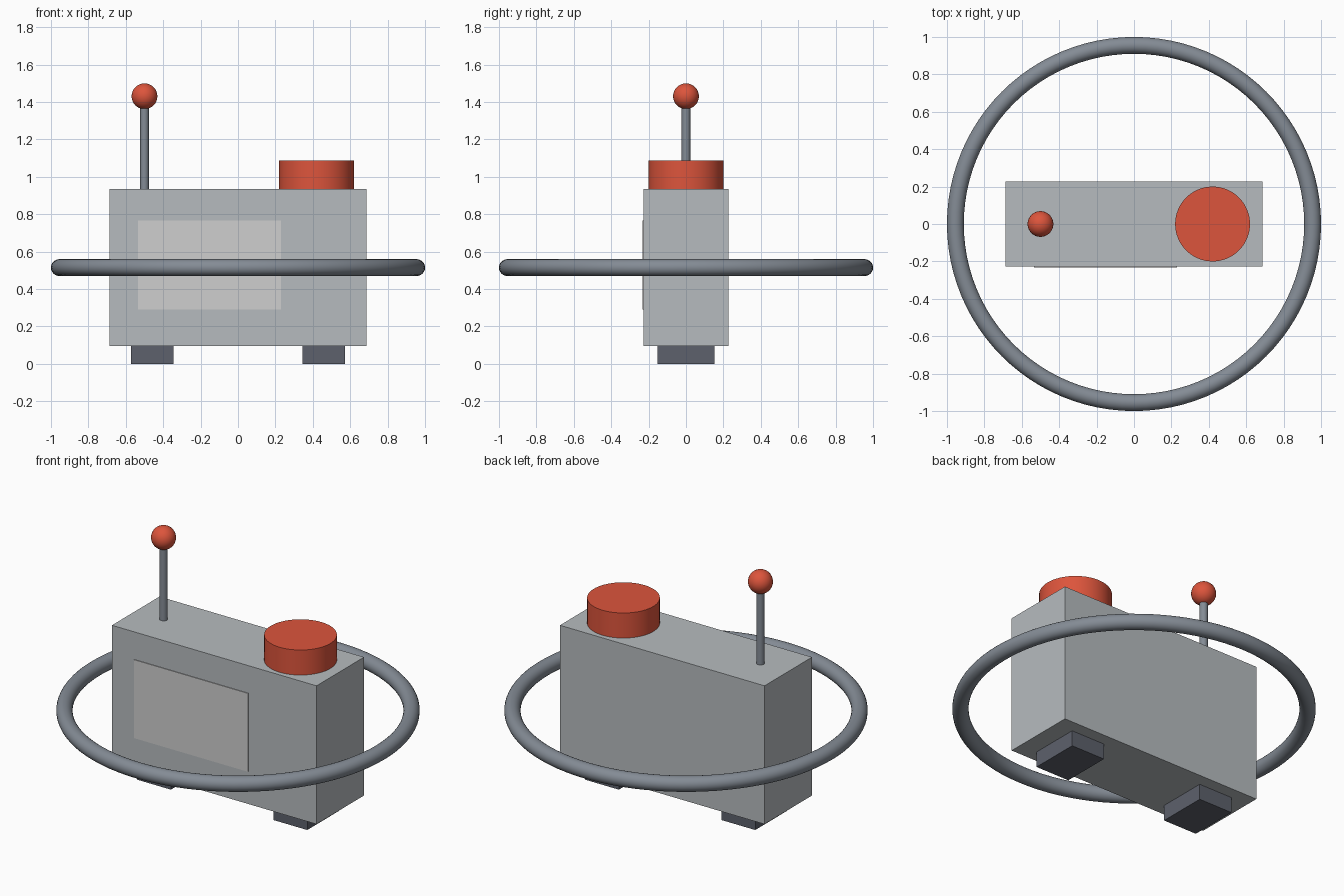
import bpy
import math

cube = bpy.data.objects.get("Cube")
if cube:
    bpy.data.objects.remove(cube, do_unlink=True)


def material(name, rgb):
    mat = bpy.data.materials.new(name)
    mat.use_nodes = True
    mat.diffuse_color = (*rgb, 1)
    mat.node_tree.nodes["Principled BSDF"].inputs["Base Color"].default_value = (*rgb, 1)
    return mat


light_grey = material("light grey", (0.47, 0.50, 0.52))
pale_panel = material("pale panel grey", (0.62, 0.62, 0.62))
steel = material("steel grey", (0.23, 0.26, 0.30))
charcoal = material("charcoal", (0.11, 0.12, 0.15))
red = material("red", (0.72, 0.09, 0.045))


def finish(name, mat, smooth=False):
    obj = bpy.context.object
    obj.name = name
    obj.data.materials.append(mat)
    if smooth:
        bpy.ops.object.shade_smooth_by_angle(angle=math.radians(40))
    return obj


def box(name, center, size, mat):
    bpy.ops.mesh.primitive_cube_add(size=1, location=center)
    bpy.context.object.scale = size
    bpy.ops.object.transform_apply(location=False, rotation=False, scale=True)
    return finish(name, mat)


def cylinder(name, x, radius, bottom, top, mat, sides=48):
    bpy.ops.mesh.primitive_cylinder_add(vertices=sides, radius=radius, depth=top - bottom,
                                        location=(x, 0, (bottom + top) / 2))
    return finish(name, mat, True)


# Casing with a thin front panel
box("casing", (0, 0, 0.515), (1.374, 0.456, 0.84), light_grey)
box("front_panel", (-0.153, -0.229, 0.53), (0.764, 0.006, 0.476), pale_panel)

# Feet
for side, x in (("right", -0.458), ("left", 0.458)):
    box(side + "_foot", (x, 0, 0.0475), (0.228, 0.305, 0.095), charcoal)

# Round button on top
cylinder("top_button", 0.42, 0.2, 0.93, 1.087, red, 64)

# Antenna with ball tip
cylinder("antenna_rod", -0.5, 0.023, 0.93, 1.42, steel, 24)
bpy.ops.mesh.primitive_uv_sphere_add(segments=32, ring_count=16, radius=0.069,
                                     location=(-0.5, 0, 1.431))
finish("antenna_ball", red, True)

# Ring around the casing
bpy.ops.mesh.primitive_torus_add(major_radius=0.955, minor_radius=0.045, major_segments=96,
                                 minor_segments=24, location=(0, 0, 0.515))
finish("surrounding_ring", steel, True)
